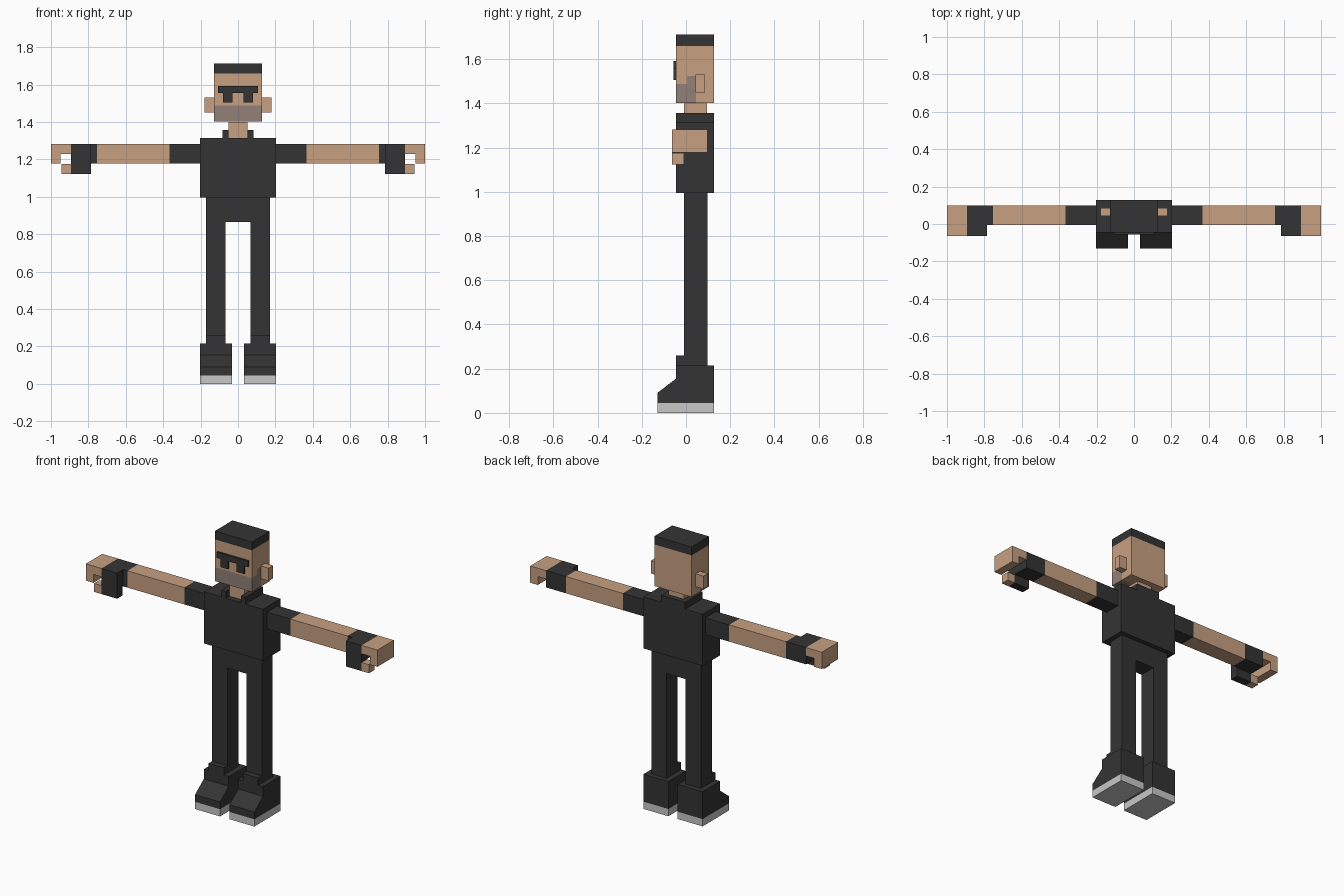
import bpy, bmesh
from mathutils import Vector

if "Cube" in bpy.data.objects:
    bpy.data.objects.remove(bpy.data.objects["Cube"])


def material(name, rgb):
    m = bpy.data.materials.new(name)
    m.diffuse_color = (*rgb, 1)
    m.use_nodes = True
    m.node_tree.nodes["Principled BSDF"].inputs["Base Color"].default_value = m.diffuse_color
    return m


DARK = material("charcoal", (0.034, 0.034, 0.034))
SKIN = material("skin", (0.578, 0.352, 0.223))
STUBBLE = material("stubble", (0.29, 0.215, 0.185))
SOLE = material("sole_grey", (0.578, 0.578, 0.578))


def finish(name, bm, mats, mirror=False):
    bmesh.ops.recalc_face_normals(bm, faces=bm.faces)
    me = bpy.data.meshes.new(name)
    bm.to_mesh(me)
    bm.free()
    for m in mats:
        me.materials.append(m)
    ob = bpy.data.objects.new(name, me)
    bpy.context.collection.objects.link(ob)
    if mirror:
        mod = ob.modifiers.new("Mirror", 'MIRROR')
        mod.use_mirror_merge = False
    return ob


def prism(name, profile, lo, hi, axis, mat, mirror=False):
    """Extrude a profile along an axis: 'x' takes (y, z), 'y' (x, z), 'z' (x, y)."""
    bm = bmesh.new()
    place = {'x': lambda a, b: (lo, a, b),
             'y': lambda a, b: (a, lo, b),
             'z': lambda a, b: (a, b, lo)}[axis]
    face = bm.faces.new([bm.verts.new(place(a, b)) for a, b in profile])
    ext = bmesh.ops.extrude_face_region(bm, geom=[face])
    step = Vector([(hi - lo) * (axis == c) for c in 'xyz'])
    bmesh.ops.translate(bm, vec=step,
                        verts=[v for v in ext['geom'] if isinstance(v, bmesh.types.BMVert)])
    return finish(name, bm, [mat], mirror)


def box(name, x, y, z, mat, mirror=False):
    rect = [(x[0], z[0]), (x[1], z[0]), (x[1], z[1]), (x[0], z[1])]
    return prism(name, rect, y[0], y[1], 'y', mat, mirror)


# Head: one block, cut along the hairline and beard edges, coloured by position
bm = bmesh.new()
bmesh.ops.create_cube(bm, size=1)
for v in bm.verts:
    v.co = Vector((v.co.x * 0.254, v.co.y * 0.172 + 0.041, v.co.z * 0.31 + 1.557))
for co, no in [((0, 0, 1.487), (0, 0, 1)), ((0, 0, 1.525), (0, 0, 1)),
               ((0, 0, 1.66), (0, 0, 1)), ((0, 0.005, 0), (0, 1, 0)),
               ((0, 0.045, 0), (0, 1, 0))]:
    bmesh.ops.bisect_plane(bm, geom=bm.verts[:] + bm.edges[:] + bm.faces[:],
                           plane_co=co, plane_no=no)
for f in bm.faces:
    c = f.calc_center_median()
    if c.z > 1.66:
        f.material_index = 1
    elif c.y < 0.045 and c.z < (1.525 if c.y > 0.005 else 1.487):
        f.material_index = 2
finish("head", bm, [SKIN, DARK, STUBBLE])

# Ears, glasses and neck
box("ear", (0.127, 0.18), (0.043, 0.086), (1.45, 1.53), SKIN, True)
prism("glasses", [(-0.107, 1.592), (-0.107, 1.555), (-0.08, 1.555), (-0.08, 1.505),
                  (-0.03, 1.505), (-0.03, 1.555), (0.03, 1.555), (0.03, 1.505),
                  (0.08, 1.505), (0.08, 1.555), (0.107, 1.555), (0.107, 1.592)],
      -0.056, -0.045, 'y', DARK)
box("neck", (-0.052, 0.052), (-0.01, 0.095), (1.315, 1.40), SKIN)

# Shirt: open-fronted collar, body and sleeves
prism("collar", [(-0.083, -0.045), (-0.052, -0.045), (-0.052, 0.096), (0.052, 0.096),
                 (0.052, -0.045), (0.083, -0.045), (0.083, 0.127), (-0.083, 0.127)],
      1.315, 1.357, 'z', DARK)
box("torso", (-0.203, 0.203), (-0.045, 0.127), (0.995, 1.315), DARK)
ARM_Y, ARM_Z = (-0.005, 0.098), (1.178, 1.282)
box("sleeve", (0.203, 0.365), ARM_Y, ARM_Z, DARK, True)

# Arms, gloves and curled hands
box("forearm", (0.365, 0.755), ARM_Y, ARM_Z, SKIN, True)
box("glove_cuff", (0.755, 0.785), ARM_Y, ARM_Z, DARK, True)
prism("glove", [(-0.063, 1.123), (-0.01, 1.123), (-0.01, 1.178), (0.098, 1.178),
                (0.098, 1.282), (-0.063, 1.282)], 0.785, 0.892, 'x', DARK, True)
prism("fingers", [(0.892, 1.23), (0.948, 1.23), (0.948, 1.178), (1.0, 1.178),
                  (1.0, 1.282), (0.892, 1.282)], -0.063, 0.098, 'y', SKIN, True)
box("thumb", (0.892, 0.943), (-0.063, -0.01), (1.123, 1.176), SKIN, True)

# Trousers: hips and both legs in one profile
prism("trousers", [(-0.17, 0.995), (-0.17, 0.2), (-0.066, 0.2), (-0.066, 0.865),
                   (0.066, 0.865), (0.066, 0.2), (0.17, 0.2), (0.17, 0.995)],
      -0.01, 0.097, 'y', DARK)

# Shoes: tongue, wedge-fronted upper and sole
box("shoe_tongue", (0.066, 0.17), (-0.045, -0.01), (0.21, 0.26), DARK, True)
prism("shoe_upper", [(-0.13, 0.045), (-0.13, 0.09), (-0.045, 0.155), (-0.045, 0.215),
                     (0.127, 0.215), (0.127, 0.045)], 0.032, 0.203, 'x', DARK, True)
box("shoe_sole", (0.032, 0.203), (-0.13, 0.127), (0, 0.045), SOLE, True)
